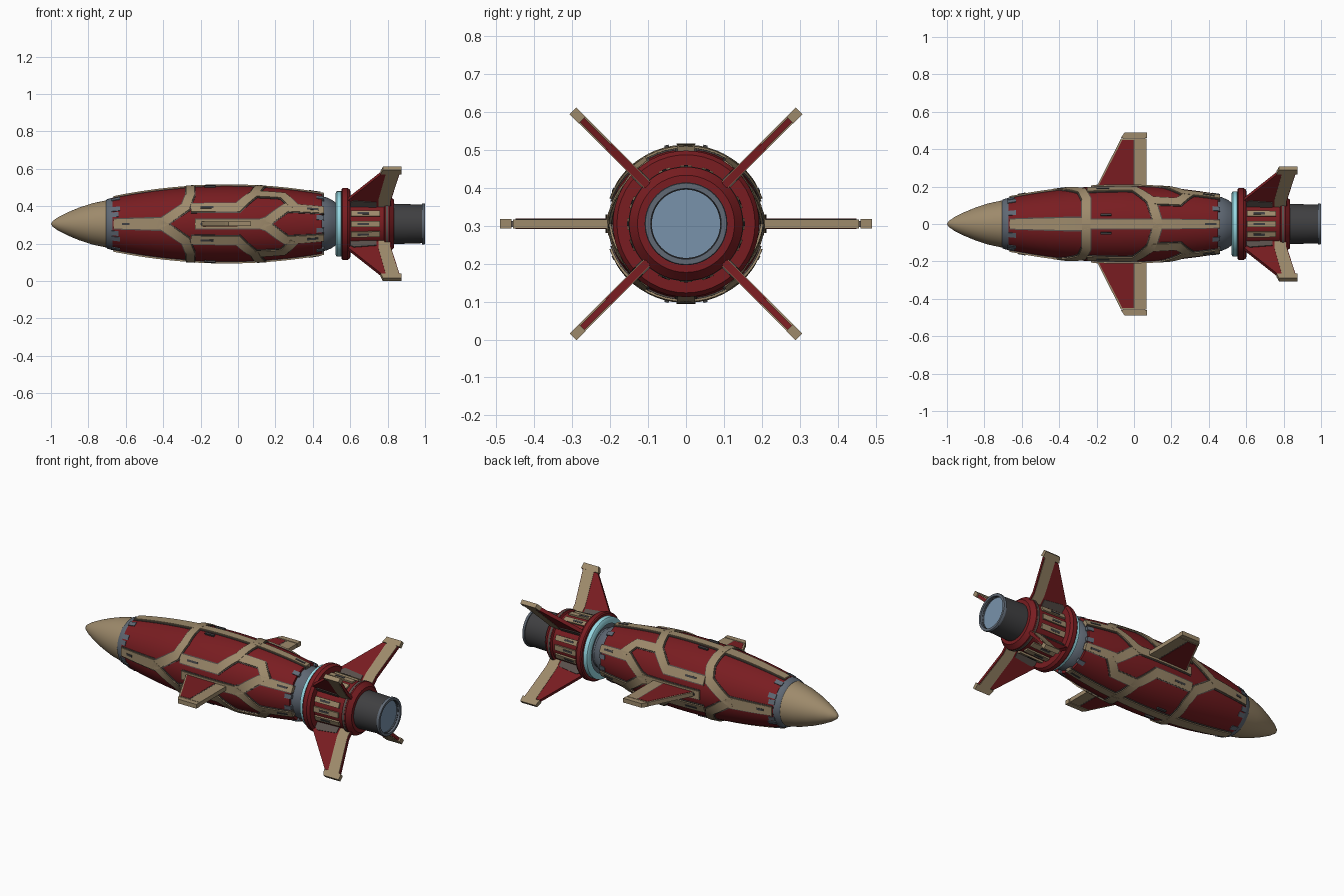
import bpy, bmesh, math
from mathutils import Matrix, Vector

if "Cube" in bpy.data.objects:
    bpy.data.objects.remove(bpy.data.objects["Cube"])

AXIS_Z = 0.305


def material(name, rgb):
    m = bpy.data.materials.new(name)
    m.diffuse_color = (*rgb, 1)
    m.use_nodes = True
    m.node_tree.nodes["Principled BSDF"].inputs["Base Color"].default_value = m.diffuse_color
    return m


RED = material("dark red paint", (0.19, 0.012, 0.015))
TAN = material("tan armour", (0.34, 0.255, 0.148))
GREY = material("blue grey metal", (0.115, 0.14, 0.175))
CYAN = material("cyan glow", (0.31, 0.70, 0.78))
DARK = material("charcoal", (0.05, 0.05, 0.053))
BLUE = material("pale blue exhaust", (0.19, 0.29, 0.41))
SEAM = material("grimy seam", (0.10, 0.08, 0.07))


def finish(bm, name, mat, angle=35):
    bmesh.ops.recalc_face_normals(bm, faces=bm.faces)
    me = bpy.data.meshes.new(name)
    bm.to_mesh(me)
    bm.free()
    me.materials.append(mat)
    ob = bpy.data.objects.new(name, me)
    bpy.context.collection.objects.link(ob)
    ob.location.z = AXIS_Z
    bpy.ops.object.select_all(action='DESELECT')
    ob.select_set(True)
    bpy.context.view_layer.objects.active = ob
    bpy.ops.object.shade_smooth_by_angle(angle=math.radians(angle))
    return ob


def polar(x, r, deg):
    a = math.radians(deg)
    return Vector((x, r * math.cos(a), r * math.sin(a)))


def lathe(name, profile, mat, n=48):
    """Spin (x, radius) points about the long axis."""
    bm = bmesh.new()
    rings = []
    for x, r in profile:
        if r < 1e-5:
            rings.append([bm.verts.new((x, 0, 0))] * n)
        else:
            rings.append([bm.verts.new(polar(x, r, 360 * i / n)) for i in range(n)])
    for a, b in zip(rings, rings[1:]):
        for i in range(n):
            j = (i + 1) % n
            bm.faces.new(list(dict.fromkeys((a[i], a[j], b[j], b[i]))))
    return finish(bm, name, mat)


def hull_r(x):
    return 0.204 - 0.17 * (x + 0.06) ** 2


def tail_r(x):
    return 0.145 - 0.03 * (x - 0.6)


def add_strip(bm, path, width, height, radius):
    """Raised band following (x, degrees) points over a round body."""
    k = radius(path[0][0]) * math.pi / 180
    pts = [Vector((x, t * k)) for x, t in path]
    dirs = [(b - a).normalized() for a, b in zip(pts, pts[1:])]
    edges = []
    for i, p in enumerate(pts):
        d0, d1 = dirs[max(i - 1, 0)], dirs[min(i, len(dirs) - 1)]
        n0, n1 = Vector((-d0.y, d0.x)), Vector((-d1.y, d1.x))
        m = (n0 + n1).normalized()
        off = m * (width / 2 / max(m.dot(n0), 0.5))
        edges.append((p + off, p - off))
    prev = None
    for i in range(len(pts) - 1):
        steps = max(1, math.ceil((pts[i + 1] - pts[i]).length / 0.025))
        for s in range(0 if i == 0 else 1, steps + 1):
            l, r = (edges[i][e].lerp(edges[i + 1][e], s / steps) for e in (0, 1))
            sec = []
            for q, h in ((l, -0.012), (l, height), (r, height), (r, -0.012)):
                sec.append(bm.verts.new(polar(q.x, radius(q.x) + h, q.y / k)))
            if prev:
                for c in range(4):
                    d = (c + 1) % 4
                    bm.faces.new((prev[c], prev[d], sec[d], sec[c]))
            else:
                bm.faces.new(sec)
            prev = sec
    bm.faces.new(prev[::-1])


def strips(name, paths, width, height, mat, radius=hull_r):
    """Bands repeated in all four quadrants, skipping coincident copies."""
    bm, seen = bmesh.new(), set()
    for path in paths:
        for f in (lambda t: t, lambda t: -t, lambda t: 180 - t, lambda t: 180 + t):
            p = [(x, f(t)) for x, t in path]
            key = tuple((x, t % 360) for x, t in p)
            if key not in seen:
                seen.add(key)
                add_strip(bm, p, width, height, radius)
    return finish(bm, name, mat, 30)


def plates(name, outline, thick, mat, angles):
    """Flat (x, radius) outline given thickness, copied around the axis."""
    bm = bmesh.new()
    for a in angles:
        rot = Matrix.Rotation(math.radians(a), 3, 'X')
        lo, hi = ([bm.verts.new(rot @ Vector((x, r, s * thick / 2))) for x, r in outline]
                  for s in (-1, 1))
        bm.faces.new(lo[::-1])
        bm.faces.new(hi)
        for i in range(len(lo)):
            j = (i + 1) % len(lo)
            bm.faces.new((lo[i], lo[j], hi[j], hi[i]))
    return finish(bm, name, mat)


# Nose, collar, hull and neck
lathe("nose_cone", [(-1, 0), (-0.99, 0.016), (-0.96, 0.037), (-0.91, 0.062), (-0.85, 0.087),
                    (-0.78, 0.11), (-0.70, 0.127), (-0.70, 0)], TAN)
lathe("nose_collar", [(-0.705, 0), (-0.705, 0.126), (-0.70, 0.132), (-0.675, 0.139),
                      (-0.662, 0.141), (-0.662, 0)], GREY)
xs = [-0.67 + 1.12 * i / 20 for i in range(21)]
lathe("hull", [(-0.67, 0)] + [(x, hull_r(x)) for x in xs] + [(0.45, 0)], RED)
lathe("neck", [(0.44, 0), (0.44, 0.147), (0.47, 0.143), (0.50, 0.13), (0.525, 0.112),
               (0.535, 0.112), (0.535, 0.15), (0.55, 0.15), (0.55, 0)], GREY)

# Armour bands on the hull, with a grimy border beneath them
bands = [
    [(-0.665, 0), (-0.41, 0)],
    [(-0.43, 0), (-0.40, 3), (-0.28, 27), (-0.255, 50), (-0.255, 90)],
    [(-0.665, 90), (-0.26, 90)],
    [(-0.25, 90), (0.12, 90)],
    [(-0.25, 25), (0.0, 25), (0.09, 52), (0.13, 90)],
    [(-0.23, 0), (0.15, 0)],
    [(0.12, 0), (0.16, 4), (0.26, 27), (0.46, 27)],
    [(0.09, 52), (0.24, 52), (0.30, 30)],
    [(0.13, 90), (0.46, 90)],
]
strips("armour_bands", bands, 0.046, 0.009, TAN)
strips("band_borders", bands, 0.058, 0.004, SEAM)

# Small dark slots on the bands and grey clips at the hull ends
strips("hull_slots", [[(-0.20, 25), (-0.13, 25)], [(-0.20, 0), (-0.03, 0)],
                      [(-0.62, 0), (-0.58, 0)], [(0.37, 27), (0.43, 27)],
                      [(-0.18, 76), (-0.12, 76)], [(0.38, 90), (0.44, 90)]],
       0.011, 0.0105, DARK)
strips("hull_end_clips", [[(-0.675, 20), (-0.64, 20)], [(-0.675, 33), (-0.63, 33)],
                          [(-0.675, 66), (-0.63, 66)], [(0.42, 60), (0.46, 60)],
                          [(0.42, 12), (0.46, 12)]], 0.025, 0.004, GREY)

# Glowing ring and tail drum with a raised rear rim
lathe("glow_ring", [(0.522, 0.14), (0.522, 0.165), (0.528, 0.175), (0.552, 0.175),
                    (0.556, 0.165), (0.556, 0.14), (0.522, 0.14)], CYAN)
lathe("tail_flange", [(0.554, 0), (0.554, 0.187), (0.56, 0.193), (0.585, 0.193),
                      (0.60, 0.182), (0.605, 0)], RED)
lathe("tail_drum", [(0.59, 0), (0.59, 0.145), (0.78, tail_r(0.78)), (0.785, 0.15),
                    (0.81, 0.15), (0.835, 0.128), (0.835, 0)], RED)
lathe("drum_rim_band", [(0.79, 0.14), (0.79, 0.1515), (0.802, 0.1515), (0.802, 0.14)], SEAM)
slats = [[(0.605, t), (0.76, t)] for t in (0, 22, 68, 90)]
strips("tail_slats", slats, 0.03, 0.010, TAN, tail_r)
strips("tail_slat_slots", [[(0.64, p[0][1]), (0.70, p[0][1])] for p in slats],
       0.011, 0.0112, DARK, tail_r)

# Nozzle with a broad grey rim and exhaust disc
lathe("nozzle", [(0.83, 0), (0.83, 0.108), (0.988, 0.103), (0.988, 0.09)], DARK)
lathe("nozzle_rim", [(0.985, 0.09), (0.985, 0.109), (0.997, 0.109), (1.0, 0.107),
                     (1.0, 0.093), (0.97, 0.091)], GREY)
lathe("exhaust_disc", [(0.978, 0.095), (0.978, 0)], BLUE)

# Two side wings: tan core, red panels, tip cap
SIDES = (0, 180)
plates("wing_core", [(-0.21, 0.17), (-0.19, 0.22), (-0.07, 0.456), (0.068, 0.456),
                     (0.068, 0.17)], 0.024, TAN, SIDES)
plates("wing_panel", [(-0.20, 0.18), (-0.184, 0.215), (-0.062, 0.45), (-0.002, 0.45),
                      (-0.002, 0.18)], 0.027, RED, SIDES)
plates("wing_hinge_seam", [(-0.002, 0.18), (-0.002, 0.45), (0.004, 0.45), (0.004, 0.18)],
       0.025, SEAM, SIDES)
plates("wing_tip", [(-0.07, 0.46), (-0.05, 0.49), (0.07, 0.49), (0.07, 0.46)],
       0.025, TAN, SIDES)
plates("wing_tip_joint", [(-0.06, 0.45), (-0.06, 0.465), (0.06, 0.465), (0.06, 0.45)],
       0.016, SEAM, SIDES)

# Four diagonal tail fins: red blade, tan side plates, tan tip
DIAGONALS = (45, 135, 225, 315)
plates("fin_blade", [(0.585, 0.11), (0.585, 0.185), (0.765, 0.385), (0.858, 0.385),
                     (0.815, 0.185), (0.815, 0.11)], 0.021, RED, DIAGONALS)
plates("fin_side_plate", [(0.75, 0.13), (0.75, 0.19), (0.79, 0.388), (0.860, 0.388),
                          (0.814, 0.187), (0.814, 0.13)], 0.0245, TAN, DIAGONALS)
plates("fin_trailing_edge", [(0.80, 0.13), (0.80, 0.187), (0.846, 0.387), (0.864, 0.387),
                             (0.818, 0.187), (0.818, 0.13)], 0.016, RED, DIAGONALS)
plates("fin_tip", [(0.762, 0.387), (0.775, 0.421), (0.874, 0.421), (0.874, 0.387)],
       0.025, TAN, DIAGONALS)
# Grimy braces at the fin roots
plates("fin_root_brace", [(0.60, 0.13), (0.60, 0.175), (0.62, 0.188), (0.74, 0.175),
                          (0.74, 0.13)], 0.030, SEAM, DIAGONALS)
